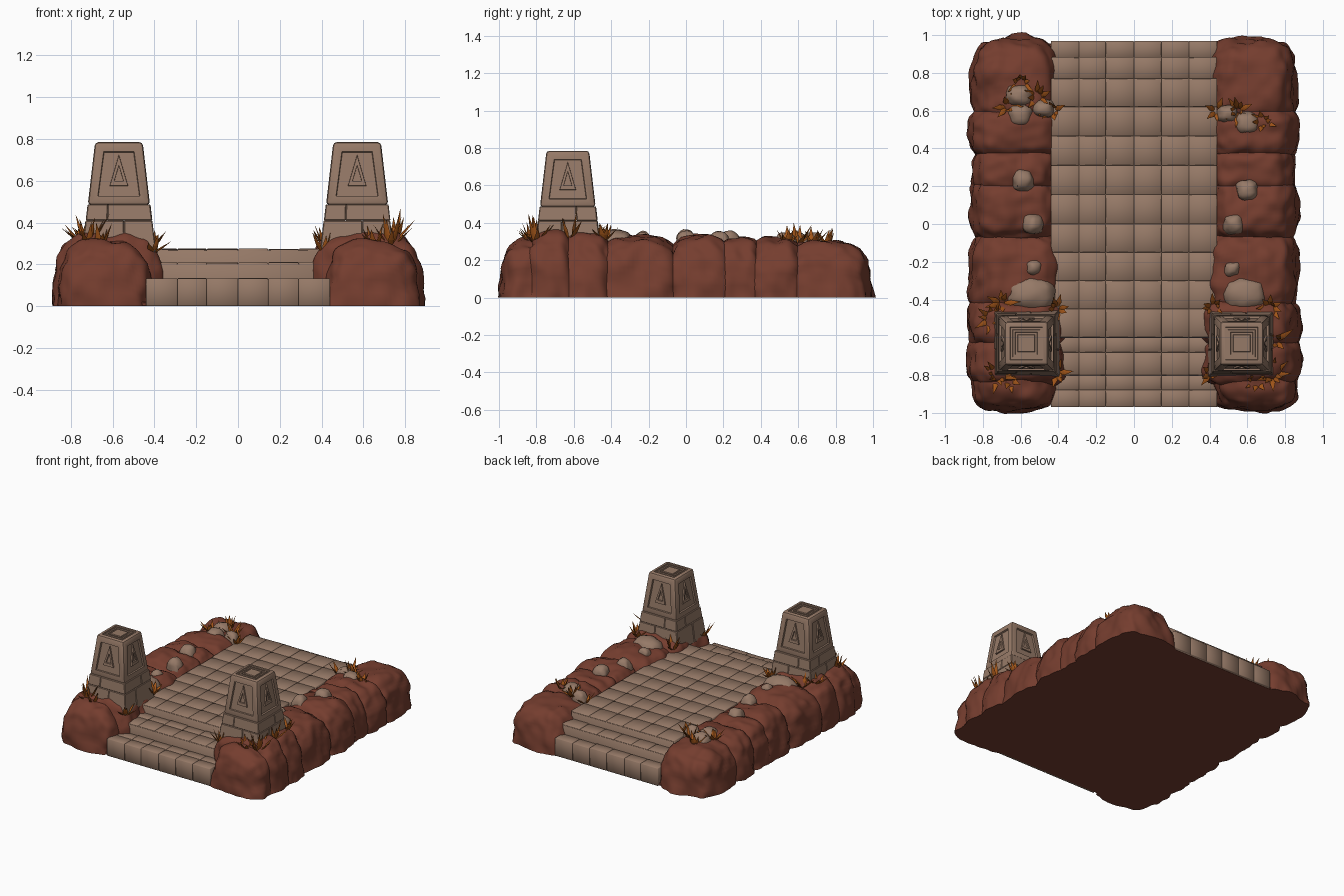
import bpy, bmesh, math, random
from mathutils import Vector, Matrix, noise

if "Cube" in bpy.data.objects:
    bpy.data.objects.remove(bpy.data.objects["Cube"])

random.seed(7)


def material(name, rgb):
    m = bpy.data.materials.new(name)
    m.diffuse_color = (*rgb, 1)
    m.use_nodes = True
    m.node_tree.nodes["Principled BSDF"].inputs["Base Color"].default_value = m.diffuse_color
    return m


RED = material("red_earth", (0.178, 0.047, 0.028))
STONE = material("sand_stone", (0.305, 0.193, 0.136))
GRASS = material("dry_grass", (0.36, 0.092, 0.010))


def finish(bm, name, mats, angle=35):
    bmesh.ops.recalc_face_normals(bm, faces=bm.faces[:])
    me = bpy.data.meshes.new(name)
    bm.to_mesh(me)
    bm.free()
    ob = bpy.data.objects.new(name, me)
    bpy.context.collection.objects.link(ob)
    for m in mats:
        me.materials.append(m)
    if angle:
        bpy.ops.object.select_all(action='DESELECT')
        ob.select_set(True)
        bpy.context.view_layer.objects.active = ob
        bpy.ops.object.shade_smooth_by_angle(angle=math.radians(angle))
    return ob


def merge(dst, src):
    me = bpy.data.meshes.new("tmp")
    src.to_mesh(me)
    src.free()
    dst.from_mesh(me)
    bpy.data.meshes.remove(me)


def rock(dst, c, half, h, z0=0.0, p=3.6, rough=0.022, freq=6.0, cuts=19):
    """Flat-bottomed rounded boulder with noise, resting at z0."""
    bm = bmesh.new()
    bmesh.ops.create_cube(bm, size=2)
    bmesh.ops.subdivide_edges(bm, edges=bm.edges[:], cuts=cuts, use_grid_fill=True)
    bmesh.ops.delete(bm, geom=[v for v in bm.verts if v.co.z < -0.01], context='VERTS')
    bmesh.ops.holes_fill(bm, edges=[e for e in bm.edges if e.is_boundary], sides=0)
    for v in bm.verts:
        n = sum(abs(k) ** p for k in v.co) ** (1 / p)
        d = v.co / n
        t = 1 - 0.06 * d.z
        w = Vector((c[0] + d.x * half[0] * t, c[1] + d.y * half[1] * t, z0 + d.z * h))
        q = w * freq
        amt = rough * (noise.noise(q) + 0.7 * noise.noise(q * 2.6)) - rough * 0.3
        out = Vector((d.x ** 3, d.y ** 3, max(d.z, 0) ** 3))
        if out.length > 0:
            w += out.normalized() * amt
        w.z = max(w.z, z0) if d.z > 0.01 else z0
        v.co = w
    merge(dst, bm)


def block(dst, corners_at, z0, z1, bevel, segs=1):
    """Six-sided block whose four corners come from a function of height."""
    bm = bmesh.new()
    rings = [[bm.verts.new((x, y, z)) for x, y in corners_at(z)] for z in (z0, z1)]
    bm.faces.new(rings[0][::-1])
    bm.faces.new(rings[1])
    for i in range(4):
        j = (i + 1) % 4
        bm.faces.new((rings[0][i], rings[0][j], rings[1][j], rings[1][i]))
    bmesh.ops.bevel(bm, geom=bm.edges[:], offset=bevel, segments=segs, affect='EDGES', profile=0.5)
    if dst is None:
        return bm
    merge(dst, bm)


def rect(x0, x1, y0, y1):
    return lambda z: ((x0, y0), (x1, y0), (x1, y1), (x0, y1))


# Ground underneath
bm = bmesh.new()
block(bm, rect(-0.5, 0.5, -0.955, 0.955), 0.0, 0.02, 0.004)
finish(bm, "ground", [RED])

# Paved path with steps at both ends
xs = [-0.44, -0.29, -0.15, 0, 0.145, 0.29, 0.44]
ys = [-0.97, -0.88, -0.80, -0.68, -0.60, -0.45, -0.30, -0.15, 0.0,
      0.155, 0.31, 0.465, 0.62, 0.77, 0.88, 0.97]


def path_height(y):
    if y < -0.80: return 0.135
    if y < -0.60: return 0.21
    if y < 0.77: return 0.274
    return 0.215 if y < 0.88 else 0.14


bm = bmesh.new()
for y0, y1 in zip(ys, ys[1:]):
    h = path_height((y0 + y1) / 2)
    # core that fills the joints
    block(bm, rect(-0.435, 0.435, max(y0 - 0.004, -0.965), min(y1 + 0.004, 0.965)), 0.001, h - 0.008, 0.001)
    for x0, x1 in zip(xs, xs[1:]):
        g = 0.0003
        block(bm, rect(x0 + g, x1 - g, y0 + g, y1 - g), 0.001,
              h + random.uniform(-0.003, 0.002), 0.0035)
finish(bm, "paved_path", [STONE], 50)

# Earth banks: y start, y end, inner x, outer x, height, squareness
banks = [(-1.00, -0.68, 0.40, 0.875, 0.325, 3.0), (-0.88, -0.57, 0.335, 0.895, 0.36, 3.6),
         (-0.69, -0.37, 0.325, 0.89, 0.36, 3.6), (-0.51, -0.01, 0.36, 0.88, 0.335, 3.6),
         (-0.12, 0.28, 0.385, 0.875, 0.33, 3.6), (0.14, 0.43, 0.39, 0.865, 0.325, 3.6),
         (0.32, 0.64, 0.37, 0.88, 0.325, 3.6), (0.49, 1.00, 0.375, 0.87, 0.308, 3.3)]
for side, s in (("left", -1), ("right", 1)):
    bm = bmesh.new()
    for y0, y1, xi, xo, h, p in banks:
        rock(bm, (s * (xi + xo) / 2, (y0 + y1) / 2), ((xo - xi) / 2, (y1 - y0) / 2), h, p=p)
    finish(bm, side + "_bank", [RED], 50)

# Loose stones: x, y, radius x, radius y, top height
stones = [(0.585, -0.37, 0.12, 0.10, 0.365), (0.52, -0.24, 0.055, 0.05, 0.355),
          (0.53, 0.00, 0.06, 0.06, 0.36), (0.60, 0.18, 0.065, 0.065, 0.36),
          (0.495, 0.585, 0.06, 0.05, 0.34), (0.60, 0.53, 0.075, 0.07, 0.355),
          (-0.55, -0.37, 0.14, 0.10, 0.365), (-0.53, -0.23, 0.055, 0.05, 0.355),
          (-0.535, 0.00, 0.065, 0.06, 0.36), (-0.59, 0.23, 0.065, 0.07, 0.36),
          (-0.605, 0.68, 0.08, 0.065, 0.35), (-0.60, 0.575, 0.075, 0.07, 0.35),
          (-0.48, 0.61, 0.065, 0.055, 0.345)]
bm = bmesh.new()
for x, y, rx, ry, top in stones:
    rock(bm, (x, y), (rx, ry), top - 0.24, 0.24, p=2.6, rough=0.009, freq=14, cuts=7)
finish(bm, "loose_stones", [STONE], 40)

# Carved pillars
PY = -0.632


def half(z):
    return 0.114 + 0.05 * (0.785 - z) / 0.43


def pillar(name, cx):
    def part(u0, u1, v0, v1, grow=0.0):
        def corners(z):
            k = half(z) + grow
            return [(cx + u * k, PY + v * k) for u, v in ((u0, v0), (u1, v0), (u1, v1), (u0, v1))]
        return corners
    bm = bmesh.new()
    # base courses of blocks
    for z0, z1, a, b in ((0.26, 0.41, 0.15, -0.2), (0.41, 0.488, -0.35, 0.3)):
        for u0, u1 in ((-1, a), (a, 1)):
            for v0, v1 in ((-1, b), (b, 1)):
                block(bm, part(u0, u1, v0, v1, random.uniform(0, 0.003)), z0, z1, 0.004)
    # shaft with recessed panels and nested squares on top
    sh = block(None, part(-1, 1, -1, 1), 0.485, 0.785, 0.016, 2)
    sh.normal_update()
    big = sorted(sh.faces, key=lambda f: -f.calc_area())[:6]
    sides = [f for f in big if abs(f.normal.z) < 0.5]
    top = max(big, key=lambda f: f.normal.z)
    bmesh.ops.inset_individual(sh, faces=sides, thickness=0.040, depth=0)
    bmesh.ops.inset_individual(sh, faces=sides, thickness=0.004, depth=-0.012)
    for i in range(4):
        bmesh.ops.inset_individual(sh, faces=[top], thickness=0.016, depth=0)
        bmesh.ops.inset_individual(sh, faces=[top], thickness=0.003, depth=-0.007 if i % 2 == 0 else 0.007)
    merge(bm, sh)
    # raised triangle frame in each panel
    tri = ((-0.045, 0.575), (0.045, 0.575), (0.0, 0.728))
    mid = (0.0, 0.622)
    for k in range(4):
        turn = Matrix.Translation((cx, PY, 0)) @ Matrix.Rotation(k * math.pi / 2, 4, 'Z')

        def loop(scale, sink):
            pts = [((u - mid[0]) * scale, mid[1] + (z - mid[1]) * scale) for u, z in tri]
            return [bm.verts.new(turn @ Vector((u, -half(z) + sink, z))) for u, z in pts]
        loops = [loop(1, 0.02), loop(0.95, 0.002), loop(0.5, 0.002), loop(0.45, 0.02)]
        for a, b in zip(loops, loops[1:] + loops[:1]):
            for i in range(3):
                j = (i + 1) % 3
                bm.faces.new((a[i], a[j], b[j], b[i]))
    finish(bm, name, [STONE], 30)


pillar("left_pillar", -0.57)
pillar("right_pillar", 0.57)

# Dry grass tufts: x, y, base height, blade length, blade count
tufts = [(-0.72, -0.80, 0.29, 0.15, 13), (-0.66, -0.82, 0.29, 0.11, 8), (-0.41, -0.79, 0.26, 0.08, 8),
         (-0.75, -0.50, 0.31, 0.10, 9), (-0.70, -0.42, 0.31, 0.09, 8), (-0.41, -0.45, 0.29, 0.09, 8),
         (0.73, -0.80, 0.29, 0.14, 12), (0.65, -0.83, 0.29, 0.09, 7), (0.41, -0.79, 0.26, 0.10, 8),
         (0.75, -0.62, 0.32, 0.13, 7), (0.72, -0.44, 0.31, 0.10, 9), (0.42, -0.44, 0.29, 0.10, 8),
         (-0.60, 0.75, 0.28, 0.10, 9), (-0.67, 0.62, 0.29, 0.08, 7), (-0.51, 0.67, 0.28, 0.10, 8),
         (-0.43, 0.60, 0.27, 0.08, 7), (0.55, 0.60, 0.29, 0.10, 9), (0.68, 0.54, 0.29, 0.09, 9),
         (0.44, 0.60, 0.27, 0.08, 6)]
bm = bmesh.new()
for x, y, z, length, count in tufts:
    for i in range(count):
        a = 2 * math.pi * (i + random.random() * 0.7) / count
        L = length * random.uniform(0.75, 1.2)
        m = (Matrix.Translation((x + 0.015 * math.cos(a), y + 0.015 * math.sin(a), z))
             @ Matrix.Rotation(a, 4, 'Z') @ Matrix.Rotation(random.uniform(0.15, 1.0), 4, 'Y')
             @ Matrix.Diagonal((0.35, 1, 1, 1)))
        # leaf: widens to a third of its length, then tapers to a point
        bmesh.ops.create_cone(bm, segments=4, radius1=0.008, radius2=0.015, depth=L * 0.35,
                              matrix=m @ Matrix.Translation((0, 0, L * 0.175)))
        bmesh.ops.create_cone(bm, segments=4, radius1=0.015, radius2=0.0005, depth=L * 0.65,
                              matrix=m @ Matrix.Translation((0, 0, L * 0.675)))
finish(bm, "grass_tufts", [GRASS], 60)
